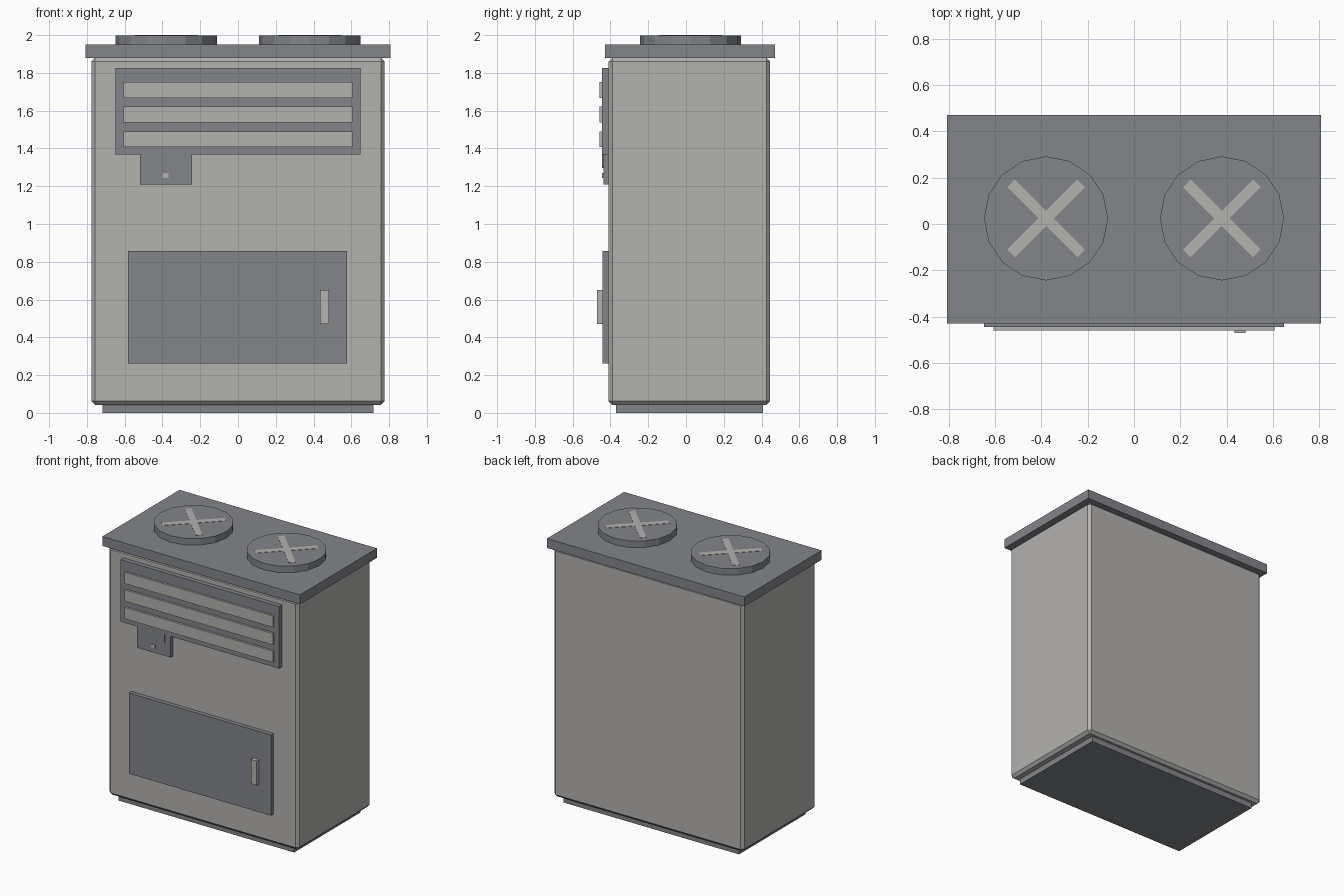
import bpy
import bmesh
from math import pi

if "Cube" in bpy.data.objects:
    bpy.data.objects.remove(bpy.data.objects["Cube"], do_unlink=True)


def make_material(name, color):
    mat = bpy.data.materials.new(name)
    mat.use_nodes = True
    mat.diffuse_color = color
    mat.node_tree.nodes["Principled BSDF"].inputs["Base Color"].default_value = color
    return mat


light = make_material("light_grey", (0.45, 0.445, 0.43, 1))
dark = make_material("slate_grey", (0.225, 0.235, 0.255, 1))


def finish(name, bm, mat):
    bmesh.ops.recalc_face_normals(bm, faces=bm.faces)
    mesh = bpy.data.meshes.new(name)
    bm.to_mesh(mesh)
    bm.free()
    mesh.materials.append(mat)
    obj = bpy.data.objects.new(name, mesh)
    bpy.context.collection.objects.link(obj)
    return obj


def box(name, x, y, z, mat, turn=0):
    """Box from (min, max) ranges on each axis, optionally turned about z."""
    bm = bmesh.new()
    bmesh.ops.create_cube(bm, size=1)
    for v in bm.verts:
        for i, (lo, hi) in enumerate((x, y, z)):
            v.co[i] *= hi - lo
    obj = finish(name, bm, mat)
    obj.location = [(lo + hi) / 2 for lo, hi in (x, y, z)]
    obj.rotation_euler.z = turn
    return obj


# Cabinet with chamfered edges, plinth and overhanging top
body = box("cabinet_body", (-0.776, 0.776), (-0.41, 0.445), (0.042, 1.88), light)
chamfer = body.modifiers.new("chamfer", 'BEVEL')
chamfer.width = 0.02
chamfer.segments = 1
box("plinth", (-0.718, 0.718), (-0.37, 0.407), (0, 0.05), dark)
box("top_slab", (-0.807, 0.807), (-0.43, 0.47), (1.88, 1.95), dark)

# Vent panel with three slats
box("vent_panel", (-0.648, 0.648), (-0.444, -0.4), (1.368, 1.826), dark)
for i, z in enumerate((1.449, 1.579, 1.709)):
    box(f"vent_slat_{i + 1}", (-0.606, 0.606), (-0.459, -0.44), (z - 0.042, z + 0.042), light)

# Latch plate, with a notched raised pad and a small button
box("latch_plate", (-0.519, -0.243), (-0.438, -0.4), (1.209, 1.375), dark)
bm = bmesh.new()
outline = [(-0.471, 1.37), (-0.471, 1.303), (-0.403, 1.303), (-0.403, 1.296),
           (-0.361, 1.296), (-0.361, 1.303), (-0.291, 1.303), (-0.291, 1.37)]
pad = bm.faces.new([bm.verts.new((x, -0.444, z)) for x, z in outline])
sides = bmesh.ops.extrude_face_region(bm, geom=[pad])
bmesh.ops.translate(bm, vec=(0, 0.02, 0), verts=[v for v in sides["geom"] if isinstance(v, bmesh.types.BMVert)])
finish("latch_pad", bm, dark)
box("latch_button", (-0.4, -0.367), (-0.444, -0.43), (1.243, 1.271), light)

# Door and handle
box("door", (-0.582, 0.578), (-0.441, -0.4), (0.262, 0.858), dark)
box("door_handle", (0.434, 0.481), (-0.47, -0.43), (0.47, 0.65), light)

# Round fan caps with flat crosses
for side, cx in (("left", 0.38), ("right", -0.38)):
    bm = bmesh.new()
    bmesh.ops.create_cone(bm, cap_ends=True, segments=16, radius1=0.268, radius2=0.268, depth=0.05)
    cap = finish(f"fan_cap_{side}", bm, dark)
    cap.location = (cx, 0.024, 1.973)
    for n, turn in enumerate((pi / 4, -pi / 4)):
        box(f"fan_cross_{side}_{n + 1}", (cx - 0.214, cx + 0.214), (0.001, 0.047),
            (1.994, 2.0), light, turn)
